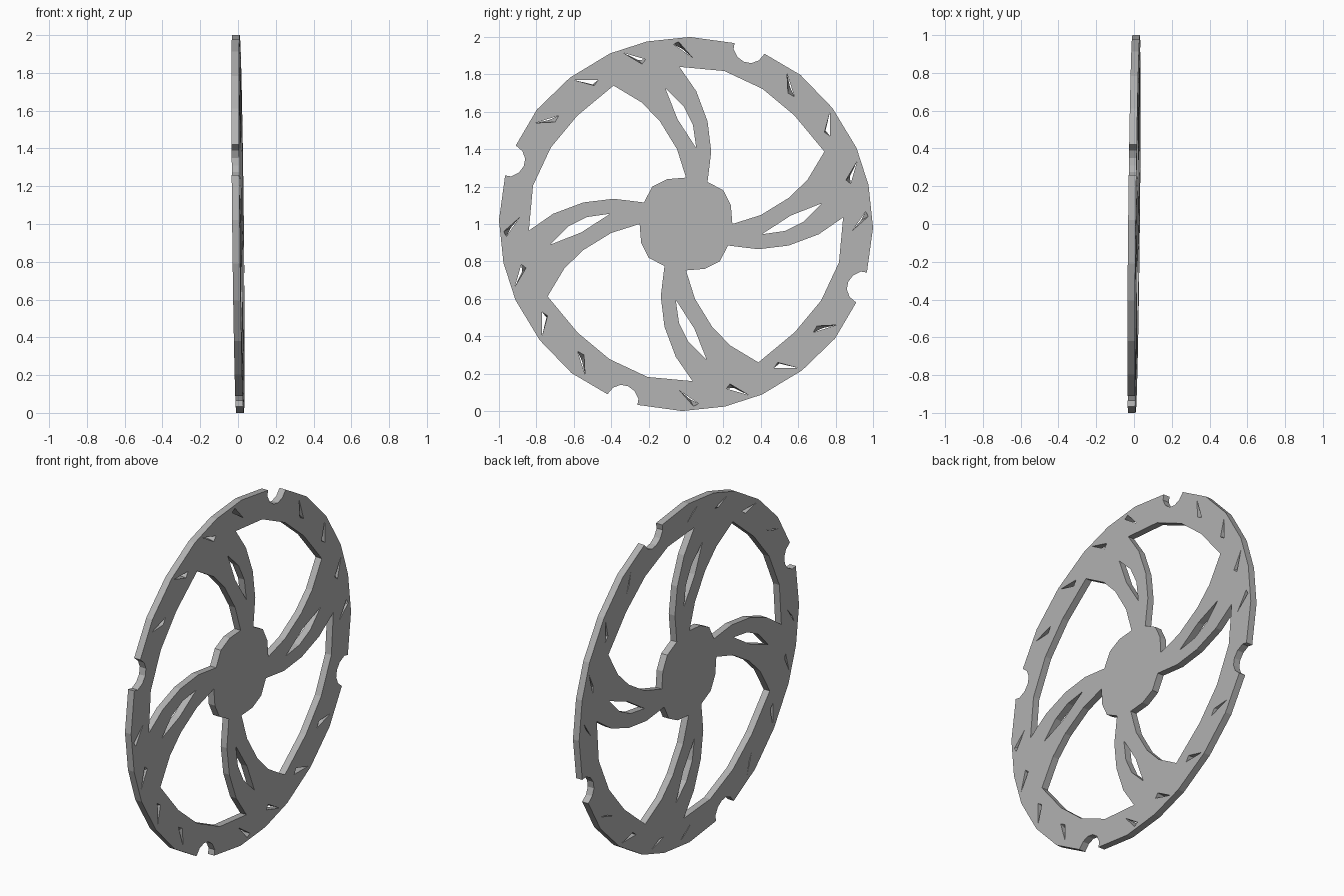
import bpy
import bmesh
from mathutils import Vector

if "Cube" in bpy.data.objects:
    bpy.data.objects.remove(bpy.data.objects["Cube"])

HALF = 0.02     # half of the plate thickness
LEAN = 0.011    # the plate leans very slightly

# One quarter of each outline, as (y, z) about the disc centre
rim = [(0.02, 1.0), (0.26, 0.967), (0.254, 0.935), (0.275, 0.893), (0.31, 0.867),
       (0.35, 0.86), (0.39, 0.875), (0.42, 0.91), (0.612, 0.797), (0.783, 0.62),
       (0.912, 0.406), (0.976, 0.208)]
window = [(-0.035, 0.84), (0.205, 0.818), (0.41, 0.722), (0.58, 0.58), (0.74, 0.387),
          (0.65, 0.237), (0.55, 0.14), (0.40, 0.048), (0.248, 0.0), (0.24, 0.1),
          (0.2, 0.18), (0.115, 0.225), (0.135, 0.387), (0.115, 0.55), (0.055, 0.71)]
spoke_slot = [(-0.11, 0.725), (-0.013, 0.63), (0.037, 0.53), (0.055, 0.405), (-0.045, 0.56)]
# Rim vents: triangle plus how much it narrows towards the back
vents = [([(-0.066, 0.96), (0.035, 0.89), (-0.04, 0.975)], 0.75),
         ([(-0.335, 0.915), (-0.215, 0.88), (-0.235, 0.855)], 0.5),
         ([(-0.60, 0.77), (-0.47, 0.77), (-0.49, 0.74)], 0.2),
         ([(-0.805, 0.54), (-0.68, 0.58), (-0.70, 0.545)], 0.75)]


def turn(points, quarter):
    """Rotate points clockwise by quarter turns."""
    for _ in range(quarter):
        points = [(z, -y) for y, z in points]
    return points


def narrowed(tri, amount):
    """Pull the third corner towards the middle of the opposite edge."""
    a, b, c = (Vector(p) for p in tri)
    return [tuple(a), tuple(b), tuple(c.lerp((a + b) / 2, amount))]


bm = bmesh.new()
edges = {HALF: [], -HALF: []}


def add_loop(points, x):
    verts = [bm.verts.new((x + LEAN * (y - z), y, z + 1)) for y, z in points]
    edges[x] += [bm.edges.new((v, verts[i - 1])) for i, v in enumerate(verts)]
    return verts


def add_outline(front, back=None):
    """Front and back loop joined by a wall."""
    a = add_loop(front, HALF)
    b = add_loop(back or front, -HALF)
    for i in range(len(a)):
        bm.faces.new((a[i - 1], a[i], b[i], b[i - 1]))


# Notched outer rim
add_outline([p for q in range(4) for p in turn(rim, q)])

# Openings, repeated for each quarter
for q in range(4):
    add_outline(turn(window, q))
    add_outline(turn(spoke_slot, q))
    for tri, amount in vents:
        add_outline(turn(tri, q), turn(narrowed(tri, amount), q))

# Flat faces on both sides
for x in (HALF, -HALF):
    bmesh.ops.triangle_fill(bm, use_beauty=True, use_dissolve=False,
                            edges=edges[x], normal=(1, -LEAN, LEAN))
bmesh.ops.recalc_face_normals(bm, faces=bm.faces[:])

mesh = bpy.data.meshes.new("brake_disc")
bm.to_mesh(mesh)
bm.free()

# Dark steel
steel = bpy.data.materials.new("dark_steel")
steel.diffuse_color = (0.447, 0.447, 0.447, 1)
steel.use_nodes = True
steel.node_tree.nodes["Principled BSDF"].inputs["Base Color"].default_value = steel.diffuse_color
mesh.materials.append(steel)
bpy.context.collection.objects.link(bpy.data.objects.new("brake_disc", mesh))
